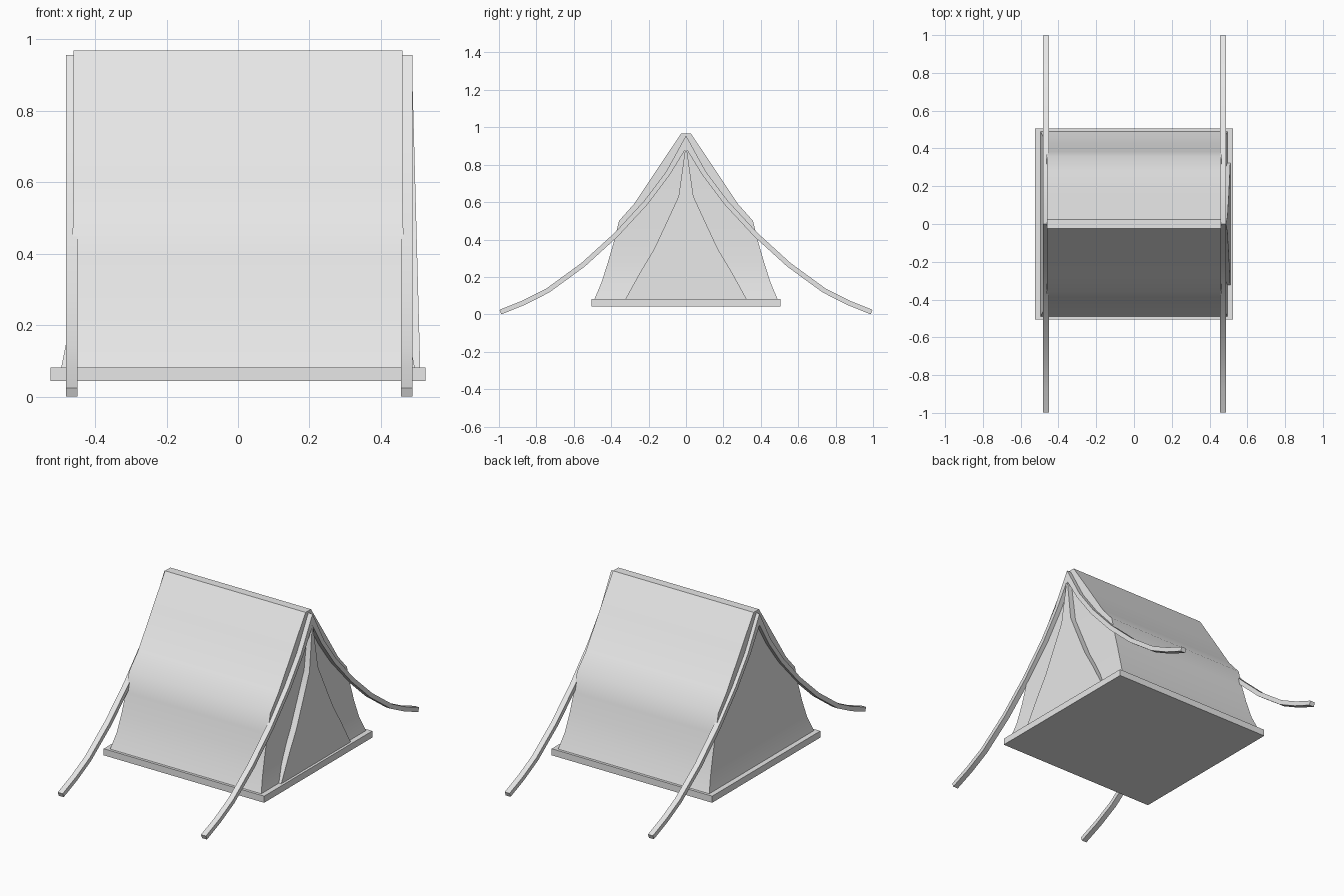
import bpy, bmesh, math
from mathutils import Vector

if "Cube" in bpy.data.objects:
    bpy.data.objects.remove(bpy.data.objects["Cube"], do_unlink=True)

canvas = bpy.data.materials.new("light_grey_canvas")
canvas.use_nodes = True
colour = (0.8, 0.8, 0.8, 1)
canvas.diffuse_color = colour
canvas.node_tree.nodes["Principled BSDF"].inputs["Base Color"].default_value = colour


def loft(name, rings, smooth=None):
    """Bridge a list of equal-length rings and cap both ends."""
    bm = bmesh.new()
    loops = [[bm.verts.new(p) for p in ring] for ring in rings]
    n = len(loops[0])
    for a, b in zip(loops, loops[1:]):
        for i in range(n):
            j = (i + 1) % n
            bm.faces.new((a[i], a[j], b[j], b[i]))
    bm.faces.new(loops[0])
    bm.faces.new(loops[-1])
    bmesh.ops.recalc_face_normals(bm, faces=bm.faces)
    mesh = bpy.data.meshes.new(name)
    bm.to_mesh(mesh)
    bm.free()
    mesh.materials.append(canvas)
    obj = bpy.data.objects.new(name, mesh)
    bpy.context.collection.objects.link(obj)
    if smooth:
        bpy.ops.object.select_all(action="DESELECT")
        obj.select_set(True)
        bpy.context.view_layer.objects.active = obj
        bpy.ops.object.shade_smooth_by_angle(angle=math.radians(smooth))
    return obj


def rectangle(x, y, z):
    return [(-x, -y, z), (x, -y, z), (x, y, z), (-x, y, z)]


# Ground sheet
loft("ground_sheet", [rectangle(0.525, 0.505, z) for z in (0.043, 0.082)])

# Tent body: half length, half width, height
levels = [(0.495, 0.49, 0.08), (0.477, 0.452, 0.17), (0.468, 0.417, 0.28),
          (0.464, 0.385, 0.39), (0.462, 0.358, 0.5), (0.46, 0.278, 0.59),
          (0.46, 0.155, 0.775), (0.46, 0.025, 0.968)]
loft("tent_body", [rectangle(*level) for level in levels], 32)

# Door panel raised from the right-hand gable: half width, height
door = [(0.325, 0.08), (0.245, 0.225), (0.17, 0.35), (0.1, 0.5), (0.04, 0.63), (0.003, 0.89)]
rings = []
for w, z in door:
    front = 0.51 - 0.027 * (z - 0.08)
    rings.append([(0.45, -w, z), (front, -w, z), (front, w, z), (0.45, w, z)])
loft("door_panel", rings, 30)

# Guy straps sagging from each ridge end to the ground
path = [(0, 0.922), (0.096, 0.755), (0.214, 0.598), (0.374, 0.425),
        (0.55, 0.265), (0.738, 0.128), (0.866, 0.063), (0.992, 0.012)]
for end, x in (("back", -0.465), ("door", 0.472)):
    for side_name, side in (("front", -1), ("rear", 1)):
        points = [Vector(p) for p in path]
        rings = []
        for i, p in enumerate(points):
            t = (points[min(i + 1, len(points) - 1)] - points[max(i - 1, 0)]).normalized()
            n = Vector((-t.y, t.x)) * 0.013
            if i == 0:
                n = Vector((0, 0.034))  # mitre where the two straps meet
            rings.append([(x + dx, side * (p.x + s * n.x), p.y + s * n.y)
                          for dx, s in ((-0.016, -1), (0.016, -1), (0.016, 1), (-0.016, 1))])
        loft(f"{end}_{side_name}_guy_strap", rings, 30)
